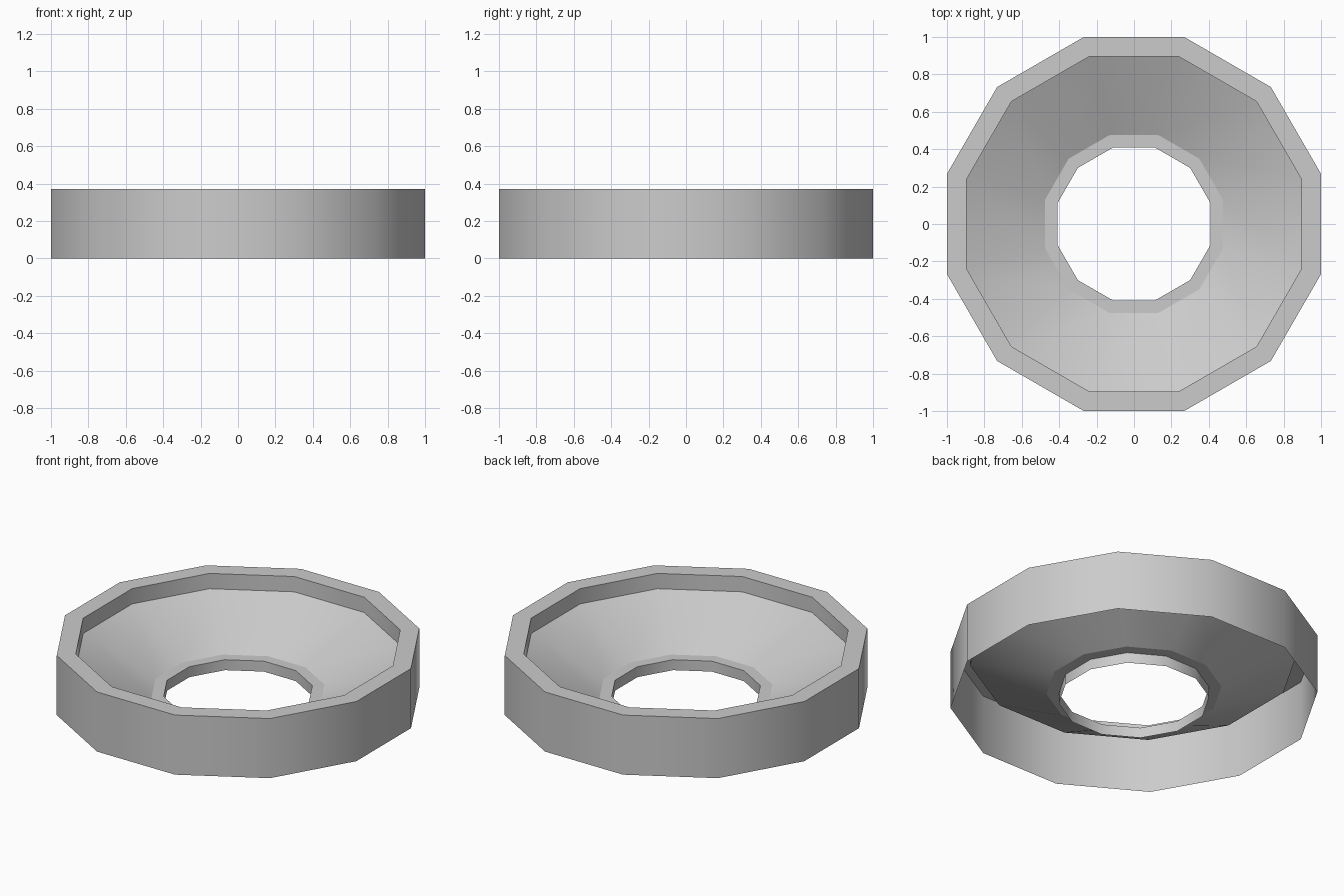
import bpy, bmesh
from math import pi, cos, sin

if "Cube" in bpy.data.objects:
    bpy.data.objects.remove(bpy.data.objects["Cube"])

SIDES = 12
# Profile as (flat-to-centre distance, height): outer wall, rim, lip, funnel, ledge, hole wall
PROFILE = [(1.0, 0.0), (1.0, 0.37), (0.895, 0.37), (0.895, 0.275),
           (0.477, 0.065), (0.41, 0.065), (0.41, 0.0)]

# Thin open shell, revolved with twelve sides
bm = bmesh.new()
rings = []
for apothem, z in PROFILE:
    r = apothem / cos(pi / SIDES)
    rings.append([bm.verts.new((r * cos((2 * i + 1) * pi / SIDES),
                                r * sin((2 * i + 1) * pi / SIDES), z))
                  for i in range(SIDES)])
for a, b in zip(rings, rings[1:]):
    for i in range(SIDES):
        j = (i + 1) % SIDES
        face = bm.faces.new((a[i], a[j], b[j], b[i]))
        face.smooth = True

# Smooth around the ring, crisp at every profile corner
for ring in rings:
    for i in range(SIDES):
        bm.edges.get((ring[i], ring[(i + 1) % SIDES])).smooth = False

mesh = bpy.data.meshes.new("funnel_ring")
bm.to_mesh(mesh)
bm.free()
bpy.context.collection.objects.link(bpy.data.objects.new("funnel_ring", mesh))
